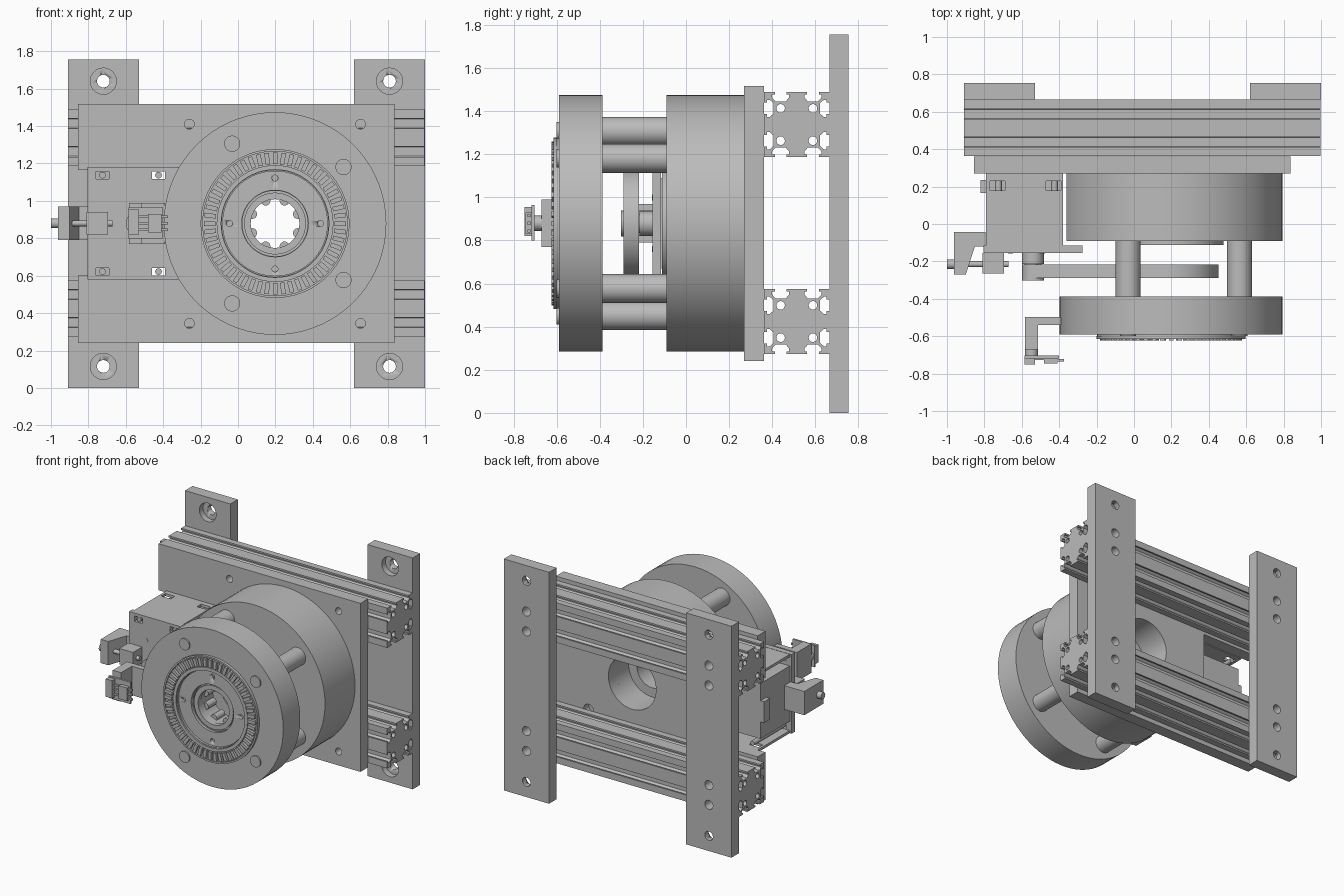
import bpy, bmesh, math
from mathutils import Vector

if "Cube" in bpy.data.objects:
    bpy.data.objects.remove(bpy.data.objects["Cube"])

grey = bpy.data.materials.new("machined_grey")
grey.diffuse_color = (0.5, 0.5, 0.5, 1)
grey.use_nodes = True
grey.node_tree.nodes["Principled BSDF"].inputs["Base Color"].default_value = grey.diffuse_color
CX, CZ = 0.198, 0.879         # spindle axis
TAU = math.tau


def finish(name, bm, smooth=True):
    bmesh.ops.recalc_face_normals(bm, faces=bm.faces)
    me = bpy.data.meshes.new(name)
    bm.to_mesh(me)
    bm.free()
    me.materials.append(grey)
    ob = bpy.data.objects.new(name, me)
    bpy.context.collection.objects.link(ob)
    bpy.ops.object.select_all(action='DESELECT')
    ob.select_set(True)
    bpy.context.view_layer.objects.active = ob
    if smooth:
        bpy.ops.object.shade_smooth_by_angle(angle=math.radians(30))
    return ob


def place(axis, u, v, w):
    return {'x': (w, u, v), 'y': (u, w, v), 'z': (u, v, w)}[axis]


def prism(name, pts, axis, a, b, smooth=False):
    bm = bmesh.new()
    lo = [bm.verts.new(place(axis, u, v, a)) for u, v in pts]
    hi = [bm.verts.new(place(axis, u, v, b)) for u, v in pts]
    bm.faces.new(lo)
    bm.faces.new(hi)
    n = len(pts)
    for i in range(n):
        j = (i + 1) % n
        bm.faces.new((lo[i], lo[j], hi[j], hi[i]))
    return finish(name, bm, smooth)


def box(name, x0, x1, y0, y1, z0, z1):
    return prism(name, [(x0, y0), (x1, y0), (x1, y1), (x0, y1)], 'z', z0, z1)


def circle(u, v, r, n=32):
    return [(u + r * math.cos(TAU * i / n), v + r * math.sin(TAU * i / n)) for i in range(n)]


def cyl(name, axis, u, v, r, a, b, n=32):
    return prism(name, circle(u, v, r, n), axis, a, b, True)


def lathe(name, profile, n=72):
    """Closed (radius, y) loop turned round the spindle axis."""
    bm = bmesh.new()
    rings = [[bm.verts.new((CX + r * math.cos(TAU * i / n), y, CZ + r * math.sin(TAU * i / n)))
              for r, y in profile] for i in range(n)]
    m = len(profile)
    for i in range(n):
        p, q = rings[i], rings[(i + 1) % n]
        for k in range(m):
            l = (k + 1) % m
            bm.faces.new((p[k], p[l], q[l], q[k]))
    return finish(name, bm)


def tube(name, r0, r1, a, b):
    return lathe(name, [(r0, a), (r1, a), (r1, b), (r0, b)])


def cut(ob, *cutters):
    for c in cutters:
        m = ob.modifiers.new("cut", 'BOOLEAN')
        m.operation = 'DIFFERENCE'
        m.solver = 'EXACT'
        m.object = c
        bpy.context.view_layer.objects.active = ob
        bpy.ops.object.modifier_apply(modifier=m.name)
        bpy.data.objects.remove(c)


# Upright feet with counterbored corner holes and rail screw holes
for side, x0 in (("left", -0.91), ("right", 0.62)):
    foot = box(side + "_foot", x0, x0 + 0.38, 0.665, 0.755, 0, 1.755)
    xc = x0 + 0.19
    for z in (0.115, 0.35, 0.50, 1.255, 1.406, 1.64):
        cut(foot, cyl("c", 'y', xc, z, 0.034, 0.6, 0.8, 24))
    for z in (0.115, 1.64):
        cut(foot, cyl("c", 'y', xc, z, 0.07, 0.6, 0.71))

# Slotted double rails: one side outline turned four times
H = 0.151
half = [(-0.027, 0), (-0.027, 0.012), (-0.040, 0.012), (-0.040, 0.025), (-0.024, 0.044)]
slot = half + [(-u, d) for u, d in reversed(half)]
side_pts = [(-H, H)] + [(c + u, H - d) for c in (-0.075, 0.075) for u, d in slot]
for side, zc in (("lower", 0.424), ("upper", 1.338)):
    pts = []
    for c, s in ((1, 0), (0, 1), (-1, 0), (0, -1)):
        pts += [(0.514 + u * c + v * s, zc - u * s + v * c) for u, v in side_pts]
    rail = prism(side + "_rail", pts, 'x', -0.908, 0.998)
    for dy in (-0.075, 0.075):
        for dz in (-0.075, 0.075):
            cut(rail, cyl("c", 'x', 0.514 + dy, zc + dz, 0.02, -1.2, 1.2, 16))

# Face plate with motor notch, bore and screw holes
posts = [(x, CZ + s * dz) for x, dz in ((-0.031, 0.427), (0.564, 0.302)) for s in (-1, 1)]
plate = box("face_plate", -0.855, 0.838, 0.27, 0.362, 0.24, 1.518)
cut(plate, box("c", -1.0, -0.36, 0.2, 0.4, 0.60, 1.165),
    cyl("c", 'y', CX, CZ, 0.2, 0.2, 0.4, 64))
for x in (-0.26, 0.655):
    for z in (0.345, 1.41):
        cut(plate, cyl("c", 'y', x, z, 0.026, 0.2, 0.4, 24))
for x, z in posts:
    cut(plate, cyl("c", 'y', x, z, 0.042, 0.3, 0.4, 24))

# Rear bearing housing, flattened beside the motor
housing = lathe("rear_housing", [(0.13, -0.09), (0.595, -0.09), (0.595, 0.27),
                                 (0.2, 0.27), (0.2, 0.12), (0.13, 0.12)])
cut(housing, box("c", -0.7, -0.36, -0.3, 0.5, 0.1, 1.7))
tube("rear_retainer", 0.14, 0.28, -0.112, -0.09)

# Front disc with stepped recess
lathe("front_disc", [(0.135, -0.387), (0.595, -0.387), (0.595, -0.59), (0.285, -0.59),
                     (0.285, -0.57), (0.175, -0.57), (0.175, -0.55), (0.135, -0.55)])
inner = tube("inner_flange", 0.178, 0.282, -0.59, -0.57)
for k in range(4):
    a = TAU * k / 4
    cut(inner, cyl("c", 'y', CX + 0.243 * math.cos(a), CZ + 0.243 * math.sin(a), 0.016, -0.7, -0.56, 16))
tube("hub_ring", 0.13, 0.165, -0.575, -0.54)
for k in range(8):
    a = TAU * (k + 0.5) / 8
    cyl("hub_bolt", 'y', CX + 0.132 * math.cos(a), CZ + 0.132 * math.sin(a), 0.026, -0.5, -0.40, 16)

# Toothed ring on the front
tube("tooth_ring_base", 0.285, 0.395, -0.603, -0.589)
tube("tooth_ring_inner_rim", 0.288, 0.312, -0.615, -0.6)
tube("tooth_ring_outer_rim", 0.386, 0.398, -0.615, -0.6)
bm = bmesh.new()
N = 52
for i in range(N):
    a = TAU * i / N
    e, t = Vector((math.cos(a), 0, math.sin(a))), Vector((-math.sin(a), 0, math.cos(a)))
    o = Vector((CX, 0, CZ))
    loops = [[bm.verts.new(o + e * r + t * s + Vector((0, y, 0)))
              for r, s in ((0.318, -0.012), (0.38, -0.012), (0.38, 0.012), (0.318, 0.012))]
             for y in (-0.623, -0.6)]
    bm.faces.new(loops[0])
    bm.faces.new(loops[1])
    for k in range(4):
        j = (k + 1) % 4
        bm.faces.new((loops[0][k], loops[0][j], loops[1][j], loops[1][k]))
finish("ring_teeth", bm, False)

# Standoff posts and their bolt heads
for x, z in posts:
    cyl("standoff", 'y', x, z, 0.067, -0.388, -0.089)
    cyl("standoff_bolt", 'y', x, z, 0.043, -0.60, -0.585)

# Belt drive: large pulley ring, belt loop and motor pulley
tube("large_pulley", 0.14, 0.245, -0.285, -0.22)
MX, R, r = -0.54, 0.253, 0.058


def belt_outline(grow):
    a = math.acos((R - r) / (CX - MX))
    big = [(CX + (R + grow) * math.cos(t), CZ + (R + grow) * math.sin(t))
           for t in [-(math.pi - a) + 2 * (math.pi - a) * i / 40 for i in range(41)]]
    small = [(MX + (r + grow) * math.cos(t), CZ + (r + grow) * math.sin(t))
             for t in [math.pi - a + 2 * a * i / 16 for i in range(17)]]
    return big + small


belt = prism("belt", belt_outline(0), 'y', -0.29, -0.217, True)
cut(belt, prism("c", belt_outline(-0.012), 'y', -0.4, -0.1))
cyl("motor_pulley", 'y', MX, CZ, 0.045, -0.29, -0.2)
cyl("motor_pulley_flange", 'y', MX, CZ, 0.06, -0.302, -0.29)
cyl("motor_pulley_hub", 'y', MX, CZ, 0.058, -0.215, -0.155)

# Motor and slotted bracket
box("motor", -0.79, -0.38, -0.116, 0.235, 0.67, 1.09)
bracket = box("motor_bracket", -0.805, -0.275, -0.156, -0.115, 0.58, 1.18)
for x in (-0.725, -0.425):
    for z in (0.622, 1.138):
        cut(bracket, box("c", x - 0.035, x + 0.035, -0.3, 0, z - 0.02, z + 0.02))
        cyl("bracket_screw", 'y', x, z, 0.018, -0.15, 0.24, 16)
for x in (-0.66, -0.49):
    for z in (0.76, 1.0):
        cyl("motor_screw", 'y', x, z, 0.014, -0.158, -0.15, 16)
for z in (0.58, 1.158):
    wall = box("bracket_wall", -0.79, -0.38, -0.12, 0.27, z, z + 0.02)
    for x in (-0.73, -0.43):
        cut(wall, box("c", x - 0.04, x + 0.04, 0.18, 0.23, z - 0.1, z + 0.1))
box("motor_tab", -0.82, -0.785, 0.165, 0.235, 0.80, 0.96)

# Belt tension sensor on the left
prism("tensioner_arm", [(-0.963, -0.042), (-0.795, -0.042), (-0.795, -0.12), (-0.85, -0.12),
                        (-0.9, -0.27), (-0.963, -0.27)], 'z', 0.79, 0.97)
box("tensioner_block", -0.81, -0.695, -0.265, -0.155, 0.82, 0.94)
cyl("tensioner_rod", 'x', -0.215, 0.88, 0.016, -0.98, -0.67, 16)
cyl("tensioner_knob", 'x', -0.215, 0.88, 0.026, -1.0, -0.955, 16)

# Sensor arm beside the front disc
prism("sensor_arm", [(-0.582, -0.67), (-0.512, -0.67), (-0.512, -0.54), (-0.39, -0.54),
                     (-0.39, -0.498), (-0.582, -0.498)], 'z', 0.77, 0.99)
cyl("sensor_boss", 'y', -0.548, 0.88, 0.035, -0.705, -0.665)
box("sensor_board", -0.585, -0.40, -0.718, -0.702, 0.80, 0.965)
box("sensor_head", -0.585, -0.53, -0.75, -0.715, 0.82, 0.955)
box("sensor_plug", -0.48, -0.41, -0.745, -0.715, 0.83, 0.93)
for z in (0.845, 0.88, 0.915):
    box("sensor_pin", -0.43, -0.375, -0.735, -0.722, z - 0.007, z + 0.007)
    box("sensor_lead", -0.54, -0.47, -0.728, -0.716, z - 0.007, z + 0.007)
